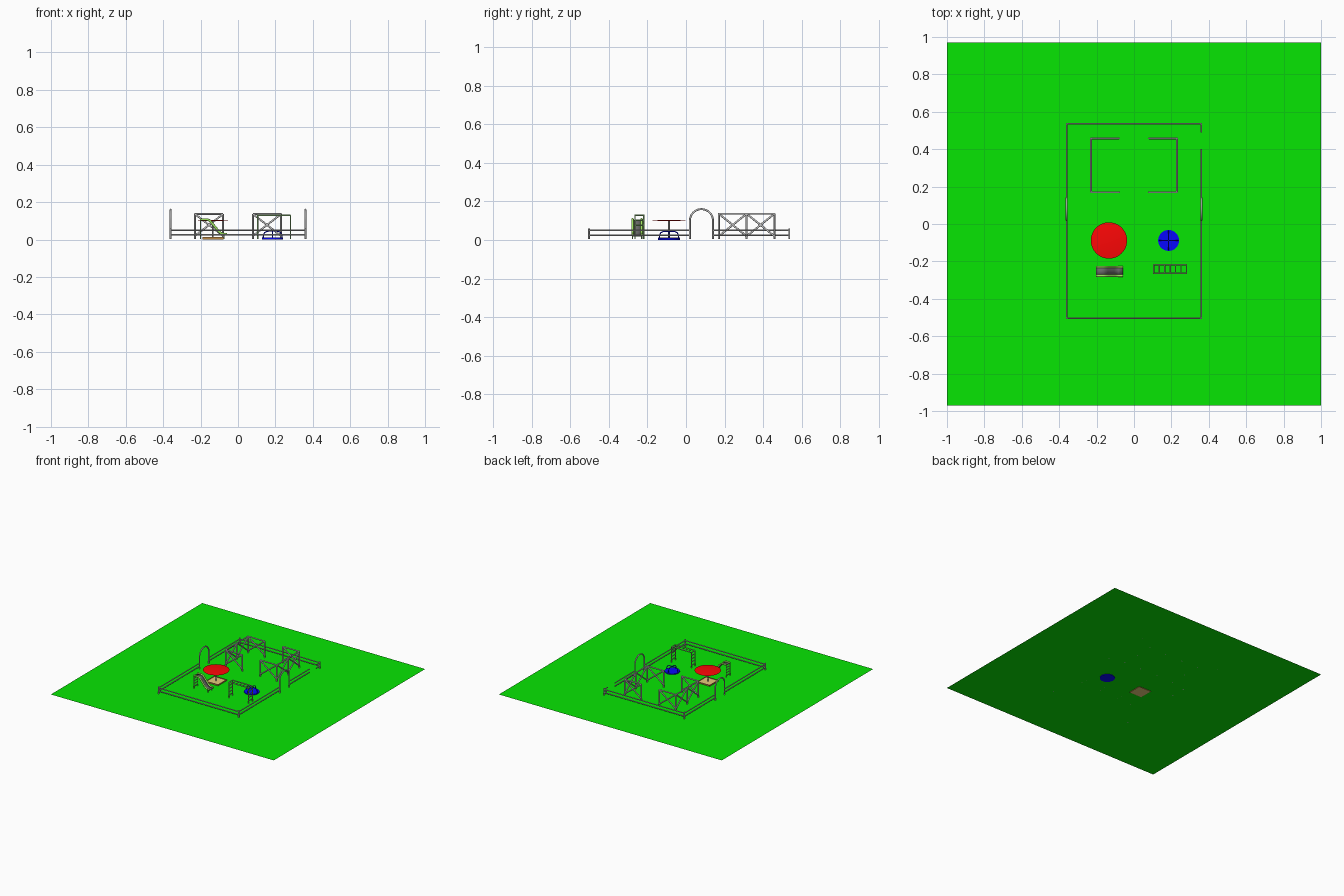
import bpy, bmesh, math
from mathutils import Vector

if "Cube" in bpy.data.objects:
    bpy.data.objects.remove(bpy.data.objects["Cube"])

G = 0.004  # lawn level


def material(name, rgb):
    m = bpy.data.materials.new(name)
    m.diffuse_color = (*rgb, 1)
    m.use_nodes = True
    m.node_tree.nodes["Principled BSDF"].inputs["Base Color"].default_value = m.diffuse_color
    return m


GREEN = material("lawn_green", (0.002, 0.79, 0.001))
RED = material("red", (0.98, 0.002, 0.002))
BLUE = material("blue", (0.002, 0.002, 0.98))
SAND = material("sand", (0.8, 0.6, 0.2))
BROWN = material("brown", (0.5, 0.25, 0.06))
LIME = material("lime", (0.35, 0.8, 0.12))
PAINT = material("bar_green", (0.35, 0.7, 0.25))
STEEL = material("steel", (0.8, 0.8, 0.8))
GREY = material("grey", (0.5, 0.5, 0.5))
DARK = material("dark_grey", (0.14, 0.14, 0.14))


def tubes(name, paths, r, mat=None, res=4):
    """Round bars along several paths, joined as one mesh."""
    cu = bpy.data.curves.new(name, 'CURVE')
    cu.dimensions = '3D'
    cu.bevel_depth, cu.bevel_resolution, cu.use_fill_caps = r, res, True
    for path in paths:
        s = cu.splines.new('POLY')
        s.points.add(len(path) - 1)
        for p, c in zip(s.points, path):
            p.co = (*c, 1)
    tmp = bpy.data.objects.new(name + "_path", cu)
    bpy.context.collection.objects.link(tmp)
    dg = bpy.context.evaluated_depsgraph_get()
    me = bpy.data.meshes.new_from_object(tmp.evaluated_get(dg))
    bpy.data.objects.remove(tmp)
    me.materials.clear()
    if mat:
        me.materials.append(mat)
    ob = bpy.data.objects.new(name, me)
    bpy.context.collection.objects.link(ob)
    for p in me.polygons:
        p.use_smooth = len(p.vertices) == 4
    return ob


def box(name, lo, hi, mat=None):
    lo, hi = Vector(lo), Vector(hi)
    bpy.ops.mesh.primitive_cube_add(size=1, location=(lo + hi) / 2)
    ob = bpy.context.object
    ob.name, ob.scale = name, hi - lo
    if mat:
        ob.data.materials.append(mat)
    return ob


def disc(name, x, y, z0, z1, r, mat=None, n=48):
    bpy.ops.mesh.primitive_cylinder_add(vertices=n, radius=r, depth=z1 - z0,
                                        location=(x, y, (z0 + z1) / 2))
    ob = bpy.context.object
    ob.name = name
    bpy.ops.object.shade_smooth_by_angle()
    if mat:
        ob.data.materials.append(mat)
    return ob


# Lawn: a single thin sheet
bpy.ops.mesh.primitive_plane_add(size=2, location=(0, 0, G))
lawn = bpy.context.object
lawn.name, lawn.scale = "lawn", (1, 0.97, 1)
lawn.data.materials.append(GREEN)

# Fence with an opening at each arch and a gap near the back right corner
FX, Y0, Y1, A0, A1 = 0.36, -0.503, 0.535, 0.02, 0.14
runs = [((-FX, Y0), (FX, Y0)), ((-FX, Y1), (FX, Y1)),
        ((-FX, Y0), (-FX, A0)), ((-FX, A1), (-FX, Y1)),
        ((FX, Y0), (FX, A0)), ((FX, A1), (FX, 0.40)), ((FX, 0.49), (FX, Y1))]
tubes("fence_rails", [[(*a, z), (*b, z)] for a, b in runs for z in (0.025, 0.05)],
      0.004, GREY)
tubes("fence_posts", [[(x, y, G), (x, y, 0.06)] for x in (-FX, FX) for y in (Y0, Y1)],
      0.005, GREY)

# Entrance arches on both sides
cy, R = (A0 + A1) / 2, (A1 - A0) / 2
for side, x in (("left", -FX), ("right", FX)):
    bow = [(x, cy + R * math.cos(t), 0.1 + R * math.sin(t))
           for t in (math.pi * i / 20 for i in range(21))]
    tubes(side + "_arch", [[(x, A1, G)] + bow + [(x, A0, G)]], 0.005, STEEL)

# Braced climbing frames, open towards the middle
for side, s in (("left", -1), ("right", 1)):
    o, i, T, B = 0.23 * s, 0.08 * s, 0.136, 0.02
    corners = [(i, 0.17), (o, 0.17), (o, 0.314), (o, 0.458), (i, 0.458)]
    bars = [[(x, y, G), (x, y, T)] for x, y in corners]
    for a, b in zip(corners, corners[1:]):
        bars += [[(*a, T), (*b, T)], [(*a, B), (*b, T)], [(*a, T), (*b, B)]]
    tubes(side + "_climbing_frame", bars, 0.005, STEEL)

# Sandbox with shallow parasol
px, py, h = -0.134, -0.088, 0.054
box("sand", (px - h, py - h, 0), (px + h, py + h, 0.01), SAND)
for s in (-1, 1):
    box("sandbox_side", (px + s * h - 0.002, py - h - 0.002, 0),
        (px + s * h + 0.002, py + h + 0.002, 0.014), BROWN)
    box("sandbox_end", (px - h, py + s * h - 0.002, 0),
        (px + h, py + s * h + 0.002, 0.014), BROWN)
disc("parasol_pole", px, py, 0.004, 0.1, 0.004, GREY, 16)
bpy.ops.mesh.primitive_cone_add(vertices=48, radius1=0.097, radius2=0.05, depth=0.005,
                                location=(px, py, 0.101))
top = bpy.context.object
top.name = "parasol_top"
top.data.materials.append(RED)
bpy.ops.object.shade_smooth_by_angle()

# Roundabout with two crossed hoops
bx = 0.185
disc("roundabout_deck", bx, py, 0, 0.011, 0.056, BLUE)
hoop = [(-0.05, 0.01), (-0.049, 0.026), (-0.043, 0.037), (-0.03, 0.044), (0, 0.046),
        (0.03, 0.044), (0.043, 0.037), (0.049, 0.026), (0.05, 0.01)]
tubes("roundabout_hoops", [[(bx + u, py, z) for u, z in hoop],
                           [(bx, py + u, z) for u, z in hoop]], 0.003, BLUE)

# Slide: curved bed, side rails and ladder
SY = (-0.277, -0.23)
prof = [(-0.203, 0.105), (-0.165, 0.105), (-0.152, 0.1), (-0.14, 0.086), (-0.105, 0.044),
        (-0.094, 0.033), (-0.082, 0.028), (-0.06, 0.027)]
bm = bmesh.new()
rows = [[bm.verts.new((x, y, z)) for y in SY] for x, z in prof]
for a, b in zip(rows, rows[1:]):
    bm.faces.new((a[0], b[0], b[1], a[1]))
me = bpy.data.meshes.new("slide_bed")
bm.to_mesh(me)
bm.free()
me.materials.append(DARK)
for p in me.polygons:
    p.use_smooth = True
bed = bpy.data.objects.new("slide_bed", me)
bpy.context.collection.objects.link(bed)
bed.modifiers.new("thickness", 'SOLIDIFY').thickness = 0.003
tubes("slide_rails", [[(x, y, z + 0.002) for x, z in prof] for y in SY], 0.0065, LIME)


def ladder(name, x, ys, top, mat):
    bars = [[(x, y, G), (x, y, top)] for y in ys]
    bars += [[(x, ys[0], z), (x, ys[1], z)]
             for z in (top * k / 5 for k in range(1, 5))]
    tubes(name, bars, 0.0035, mat)


ladder("slide_ladder", -0.2, SY, 0.106, PAINT)
tubes("slide_foot", [[(-0.075, y, G), (-0.075, y, 0.028)] for y in SY], 0.003, PAINT)

# Monkey bars
MY, M0, M1, MT = (-0.264, -0.218), 0.105, 0.281, 0.129
ladder("monkey_bar_left_ladder", M0, MY, MT, PAINT)
ladder("monkey_bar_right_ladder", M1, MY, MT, PAINT)
top = [[(M0, y, MT), (M1, y, MT)] for y in MY]
for k in range(7):
    x = M0 + (M1 - M0) * k / 6
    top.append([(x, MY[0], MT), (x, MY[1], MT)])
tubes("monkey_bar_top", top, 0.0035, PAINT)
